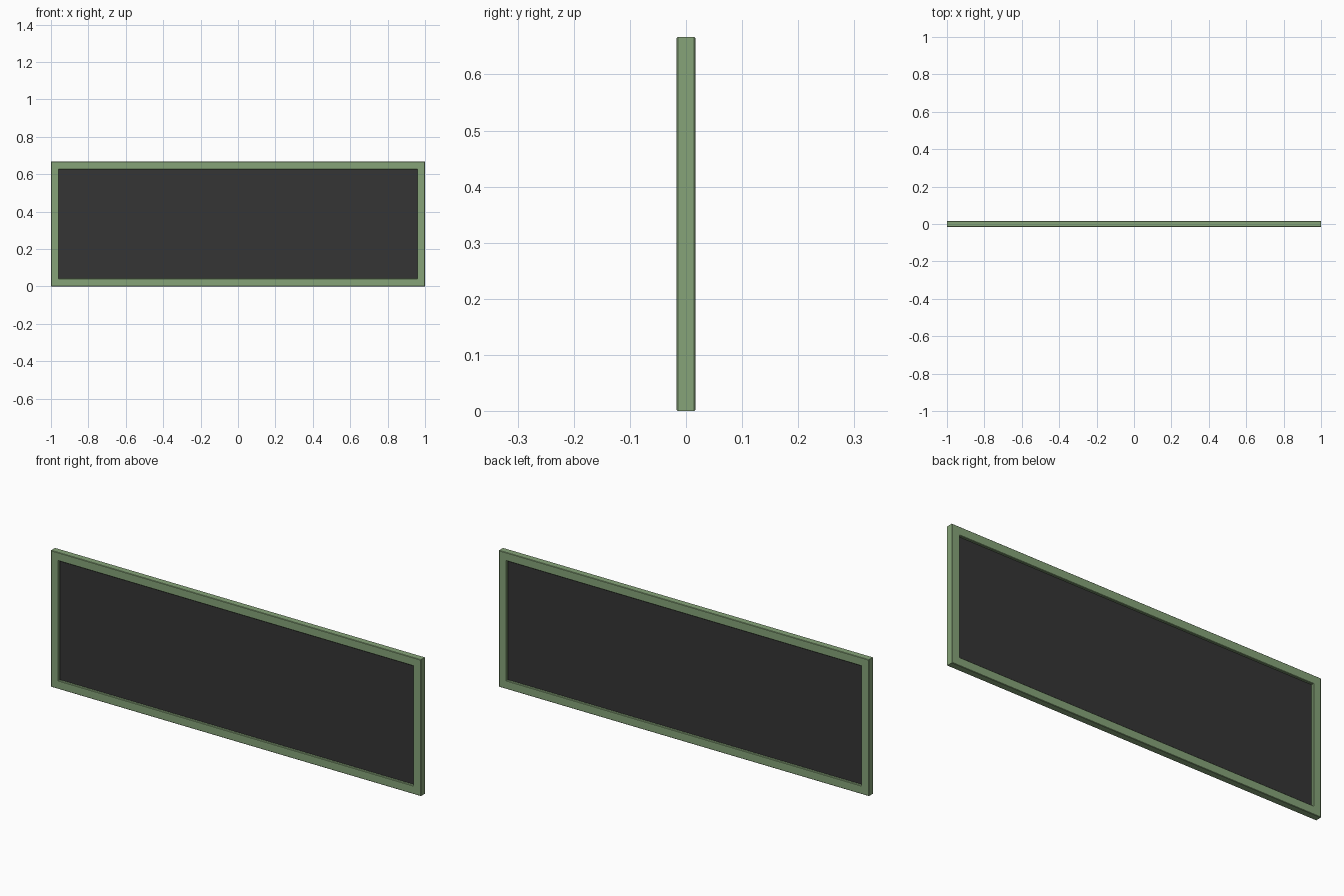
import bpy, bmesh

if "Cube" in bpy.data.objects:
    bpy.data.objects.remove(bpy.data.objects["Cube"])

W, H, D = 1.0, 0.667, 0.0167   # half width, height, half depth
RAIL, C = 0.041, 0.002         # rail width, edge chamfer


def material(name, rgb):
    m = bpy.data.materials.new(name)
    m.diffuse_color = (*rgb, 1)
    m.use_nodes = True
    m.node_tree.nodes["Principled BSDF"].inputs["Base Color"].default_value = m.diffuse_color
    return m


def add_object(name, bm, mat):
    bmesh.ops.recalc_face_normals(bm, faces=bm.faces)
    mesh = bpy.data.meshes.new(name)
    bm.to_mesh(mesh)
    bm.free()
    mesh.materials.append(mat)
    ob = bpy.data.objects.new(name, mesh)
    bpy.context.collection.objects.link(ob)
    return ob


# Frame: chamfered profile (inset, y) carried round four mitred corners
profile = [(0, -D + C), (C, -D), (RAIL - C, -D), (RAIL, -D + C),
           (RAIL, D - C), (RAIL - C, D), (C, D), (0, D - C)]
bm = bmesh.new()
rings = []
for sx, top in ((-1, 0), (1, 0), (1, 1), (-1, 1)):
    rings.append([bm.verts.new((sx * (W - i), y, H - i if top else i))
                  for i, y in profile])
n = len(profile)
for k in range(4):
    a, b = rings[k], rings[(k + 1) % 4]
    for j in range(n):
        bm.faces.new((a[j], b[j], b[(j + 1) % n], a[(j + 1) % n]))
add_object("frame", bm, material("green_paint", (0.24, 0.37, 0.19)))

# Panel: thin dark sheet recessed on both faces, let into the rails
bm = bmesh.new()
bmesh.ops.create_cube(bm, size=1)
for v in bm.verts:
    v.co.x *= 2 * (W - RAIL + 0.005)
    v.co.y *= 0.010
    v.co.z = H / 2 + v.co.z * (H - 2 * RAIL + 0.01)
add_object("panel", bm, material("dark_panel", (0.035, 0.035, 0.035)))
